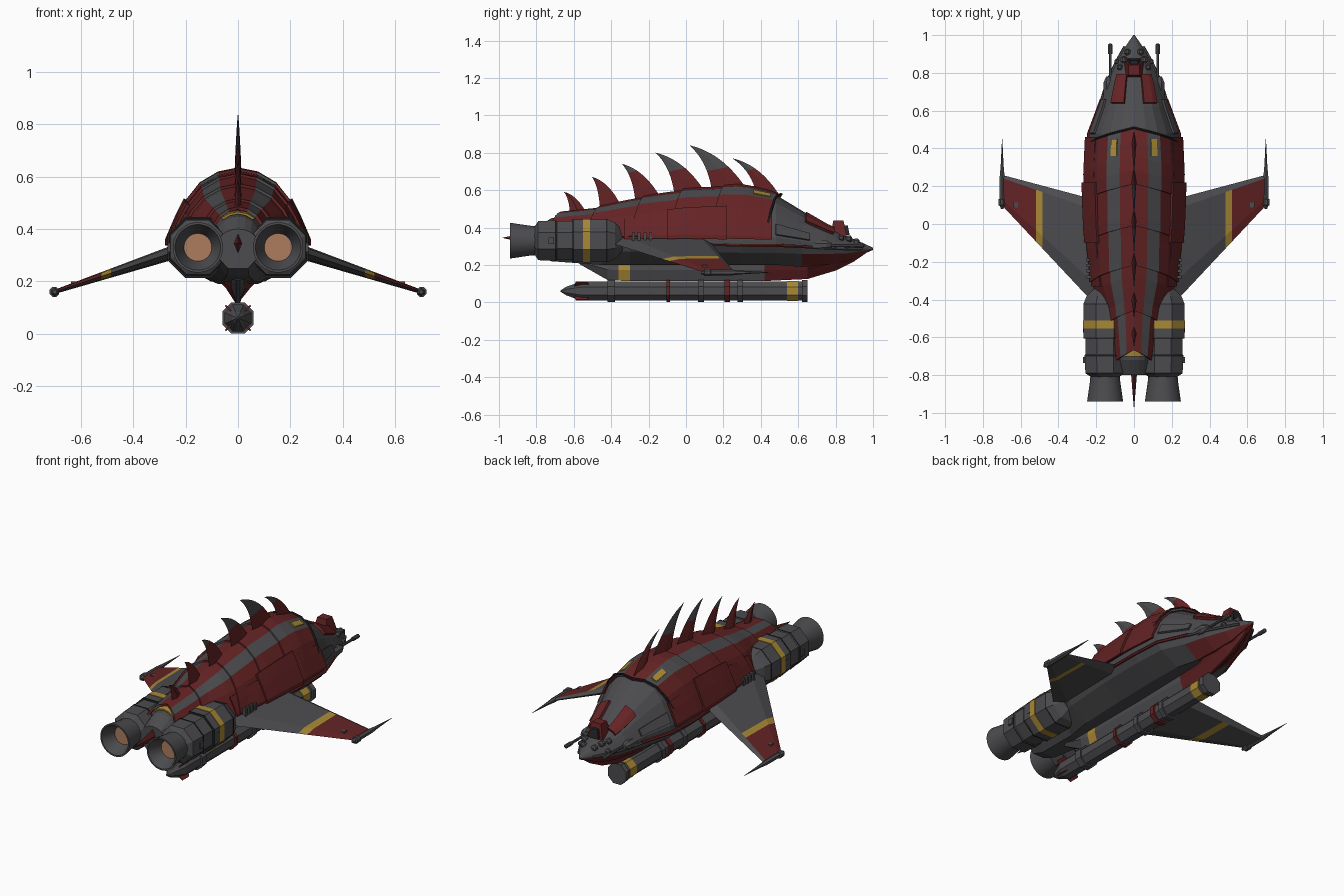
import bpy, bmesh, math
from mathutils import Vector

old = bpy.data.objects.get("Cube")
if old:
    bpy.data.objects.remove(old)

# ---------- materials ----------
COLOURS = {"hull_grey": (.072, .072, .078), "dark_red": (.13, .017, .018),
           "hazard_gold": (.40, .25, .035), "seam_black": (.018, .018, .02),
           "engine_glow": (.42, .20, .11)}
MATS = []
for label, c in COLOURS.items():
    m = bpy.data.materials.new(label)
    m.use_nodes = True
    m.diffuse_color = (*c, 1)
    m.node_tree.nodes["Principled BSDF"].inputs["Base Color"].default_value = (*c, 1)
    MATS.append(m)
GREY, RED, GOLD, BLACK, GLOW = range(5)


# ---------- helpers ----------
def loft(name, rings, mat=GREY, closed=True, caps=True, mirror=False, smooth=None):
    """Skin a list of rings; mat is a colour or a rule of (ring, side)."""
    bm = bmesh.new()
    rows = [[bm.verts.new(p) for p in r] for r in rings]
    n = len(rows[0])
    for j in range(len(rows) - 1):
        for i in range(n if closed else n - 1):
            k = (i + 1) % n
            f = bm.faces.new((rows[j][i], rows[j][k], rows[j + 1][k], rows[j + 1][i]))
            f.material_index = mat(j, i) if callable(mat) else mat
    if closed and caps:
        for r, j in ((rows[0], 0), (rows[-1], len(rows) - 2)):
            f = bm.faces.new(r)
            f.material_index = mat(j, 0) if callable(mat) else mat
    bmesh.ops.recalc_face_normals(bm, faces=bm.faces)
    me = bpy.data.meshes.new(name)
    bm.to_mesh(me)
    bm.free()
    for m in MATS:
        me.materials.append(m)
    ob = bpy.data.objects.new(name, me)
    bpy.context.collection.objects.link(ob)
    if mirror:
        ob.modifiers.new("mirror", "MIRROR")
    if smooth:
        bpy.ops.object.select_all(action="DESELECT")
        ob.select_set(True)
        bpy.context.view_layer.objects.active = ob
        bpy.ops.object.shade_smooth_by_angle(angle=math.radians(smooth))
    return ob


def tube(name, x, z, profile, n=8, mat=GREY, flat=1, **kw):
    """Turned part along y from (y, radius) pairs."""
    turn = math.pi / n if n != 4 else 0
    rings = [[(x + flat * r * math.cos(turn + i * math.tau / n), y,
               z + r * math.sin(turn + i * math.tau / n)) for i in range(n)]
             for y, r in profile]
    return loft(name, rings, mat, mirror=x > 0, **kw)


def box(name, centre, size, mat=GREY, taper=1):
    x, y, z = centre
    a, b, c = (s / 2 for s in size)
    rings = [[(x + sx * a * t, y + sy * b * t, z + h)
              for sx, sy in ((-1, -1), (1, -1), (1, 1), (-1, 1))]
             for h, t in ((-c, 1), (c, taper))]
    return loft(name, rings, mat, mirror=x > 0)


def pipe(name, pts, r, mat, mirror=False):
    pts = [Vector(p) for p in pts]
    rings = []
    for i, p in enumerate(pts):
        d = (pts[min(i + 1, len(pts) - 1)] - pts[max(i - 1, 0)]).normalized()
        u = d.cross(Vector((0, .3, 1))).normalized()
        v = d.cross(u)
        rings.append([p + r * (u * math.cos(a) + v * math.sin(a))
                      for a in (k * math.tau / 6 for k in range(6))])
    return loft(name, rings, mat, mirror=mirror)


# ---------- hull shape: y, half width, top, waist, bottom ----------
STATIONS = [(-.80, .09, .40, .32, .25), (-.72, .10, .45, .32, .22), (-.45, .15, .49, .32, .20),
            (-.30, .21, .53, .31, .20), (0, .235, .585, .31, .20), (.30, .245, .61, .30, .20),
            (.48, .235, .575, .30, .20), (.62, .18, .49, .295, .19), (.75, .14, .41, .29, .20),
            (.86, .09, .355, .285, .22), (.94, .045, .32, .285, .255), (1, .004, .292, .286, .28)]
SECTION = [(0, -1), (.42, -1), (.9, -.35), (1, 0), (1, .17), (.87, .42),
           (.74, .64), (.54, .84), (.28, .96), (0, 1)]


def mix(a, b, t):
    return [p + (q - p) * t for p, q in zip(a, b)]


def hull_point(y, t, grow=0):
    """Point on the hull; t runs from keel (0) to spine (9), negative on the right."""
    side, t = (-1 if t < 0 else 1), abs(t)
    k = 0
    while k < len(STATIONS) - 2 and y > STATIONS[k + 1][0]:
        k += 1
    a, b = STATIONS[k], STATIONS[k + 1]
    _, w, top, waist, bottom = mix(a, b, (y - a[0]) / (b[0] - a[0]))
    i = min(int(t), 8)
    px, pz = mix(SECTION[i], SECTION[i + 1], t - i)
    h = pz * ((top - waist) if pz > 0 else (waist - bottom))
    return (side * px * (w + grow), y, waist + h + grow * max(pz, 0))


def shell(name, y0, y1, ts, g0, g1, mat, chevron=0, steps=4, thick=.012, **kw):
    """Plate following the hull, swept back away from the spine."""
    rings = []
    for s in range(steps + 1):
        y, g = y0 + (y1 - y0) * s / steps, g0 + (g1 - g0) * s / steps
        rings.append([hull_point(y - chevron * (9 - abs(t)), t, g) for t in ts])
    ob = loft(name, rings, mat, closed=False, **kw)
    sol = ob.modifiers.new("thickness", "SOLIDIFY")
    sol.thickness, sol.offset = thick, 0
    return ob


AROUND = list(range(10)) + [-t for t in range(8, 0, -1)]
loft("hull", [[hull_point(s[0], t) for t in AROUND] for s in STATIONS],
     lambda j, i: RED if j >= 7 and i in (0, 1, 16, 17) else GREY)

# ---------- overlapping back plates with dark seams ----------
SEAMS = [.51, .22, 0, -.21, -.45, -.66]
for k in range(5):
    low = 4 if k < 4 else 6
    ts = list(range(low, 10)) + [-t for t in range(8, low - 1, -1)]
    shell(f"back_plate_{k + 1}", SEAMS[k], SEAMS[k + 1] - .008, ts, .012, .022,
          lambda j, i, ts=ts: GREY if {abs(ts[i]), abs(ts[i + 1])} == {7, 8} else RED, chevron=.018)
for k, y in enumerate(SEAMS):
    pipe(f"plate_seam_{k + 1}", [hull_point(y - .018 * (9 - abs(t)), t, .021)
                                 for t in (5, 6, 7, 8, 9, -8, -7, -6, -5)], .006, BLACK)

# side armour, rub strips and painted marks
shell("side_armour", -.33, .46, (3.7, 4, 5, 5.6), .022, .018, RED, mirror=True)
shell("side_armour_step", -.10, .22, (3.6, 4, 5, 6), .03, .03, RED, mirror=True)
pipe("rub_strip", [hull_point(y, 3.1, .004) for y in (-.3, 0, .3, .48, .66)], .009, RED, True)
pipe("nose_rail", [hull_point(y, 3, .003) for y in (.66, .75, .86, .94)], .008, GREY, True)
shell("shoulder_mark", .36, .45, (7.3, 7.75), .024, .021, GOLD, thick=.008, mirror=True)
shell("tail_mark", -.70, -.665, (7, 8, 9, -8, -7), .008, .008, GOLD, thick=.009)
shell("brow_panel", .64, .79, (6.4, 7, 8), .008, .010, RED, thick=.016, mirror=True)
shell("cheek_panel", .48, .66, (4.2, 5), .006, .006, GREY, mirror=True)

# ---------- spines: back base, front base, base z, tip y, tip z, red share ----------
SPINES = [(-.62, -.53, .50, -.65, .59, 1), (-.46, -.34, .53, -.50, .67, .9),
          (-.27, -.12, .56, -.34, .74, .7), (-.06, .12, .59, -.16, .80, .5),
          (.14, .34, .61, .02, .84, .4), (.38, .51, .585, .25, .77, .6)]


def bezier(a, b, c, t):
    return mix(mix(a, b, t), mix(b, c, t), t)


for k, (back, front, z, ty, tz, share) in enumerate(SPINES):
    h, rings = tz - z, []
    for s in range(11):
        t = s / 10
        lead = bezier((front, z - .03), (front + .4 * (ty - front), z + .8 * h), (ty, tz), t)
        trail = bezier((back, z - .03), (back + .15 * (ty - back), z + .6 * h), (ty - .002, tz), t)
        my, mz = mix(lead, trail, .5)
        w = .014 * (1 - t) + .0005
        rings.append([(0, *lead), (w, my, mz), (0, *trail), (-w, my, mz)])
    loft(f"spine_{k + 1}", rings, lambda j, i, s=share: RED if j < s * 10 else GREY)

# ---------- wings ----------
rings = []
for x in (.18, .485, .52, .69):
    t = (x - .25) / .45
    front, back, z, h = .14 + .12 * t, -.38 + .48 * t, .31 - .15 * t, .028 - .02 * t
    c = front - back
    rings.append([(x, front, z), (x, front - .1 * c, z + h), (x, back + .2 * c, z + h * .8),
                  (x, back, z), (x, back + .2 * c, z - h * .8), (x, front - .1 * c, z - h)])
loft("wing", rings, lambda j, i: GOLD if j == 1 and i in (1, 2, 3, 4)
     else RED if j == 2 and i in (1, 2) else GREY, mirror=True)
tube("wing_tip_spike", .698, .16, [(.08, .008), (.10, .016), (.25, .015), (.31, .009), (.45, .001)], 6)
tube("wing_tip_knob", .70, .16, [(.095, .008), (.10, .02), (.13, .02), (.135, .008)], 8)
box("wing_bolt", (.625, .10, .193), (.025, .025, .012), GREY)
for y in (-.28, -.25, -.22, -.19):
    box("side_vent", (.222, y, .35), (.06, .016, .045), GREY)

# ---------- engines ----------
EX, EZ = .153, .33
tube("engine_body", EX, EZ, [(-.34, .06), (-.38, .105), (-.42, .123), (-.60, .123), (-.605, .113),
                             (-.69, .113), (-.695, .117), (-.79, .113), (-.81, .08)])
tube("engine_band", EX, EZ, [(-.512, .126), (-.552, .126)], mat=GOLD)
for y in (-.42, -.60, -.695):
    tube("engine_seam", EX, EZ, [(y, .1245), (y - .007, .1245)] if y > -.65
         else [(y, .119), (y - .006, .119)], mat=BLACK)
tube("engine_nozzle", EX, EZ, [(-.79, .078), (-.83, .080), (-.94, .096), (-.94, .087), (-.86, .052)],
     28, smooth=40)
tube("engine_glow_disc", EX, EZ, [(-.861, .053), (-.864, .053)], 28, GLOW)
for y in (-.56, -.72):
    box("engine_clamp", (.262, y, .33), (.014, .03, .035))
tube("tail_spike", 0, .345, [(-.77, .04), (-.81, .036), (-.98, .001)], 4, RED, flat=.4)

# ---------- keel: y, top half width, top z, bottom z ----------
KEEL = [(-.57, .012, .23, .205), (-.42, .016, .23, .12), (-.36, .016, .23, .116),
        (-.30, .016, .23, .114), (.42, .03, .23, .114), (.65, .09, .22, .125),
        (.80, .09, .25, .17), (.90, .06, .27, .22), (.98, .01, .286, .275)]
rings = []
for y, w, top, low in KEEL:
    mid, m = (top + low) / 2, max(.026, w * .5) if y < .95 else .008
    rings.append([(w, y, top), (m, y, mid), (.007, y, low), (-.007, y, low), (-m, y, mid), (-w, y, top)])
loft("keel", rings, lambda j, i: GOLD if j == 2 else RED if j >= 4 else GREY)

# ---------- slung pod ----------
PZ = .0605
tube("pod_body", 0, PZ, [(-.67, .004), (-.64, .025), (-.56, .055), (.645, .055), (.645, .042), (.62, .036)])
tube("pod_gold_band", 0, PZ, [(.54, .0585), (.60, .0585)], mat=GOLD)
for y, w, c in ((-.40, .04, GREY), (-.095, .02, RED), (.08, .03, GREY), (.22, .03, RED),
                (.29, .03, GREY), (.635, .03, GREY)):
    tube("pod_ring", 0, PZ, [(y - w / 2, .0645), (y + w / 2, .0645)], mat=c)
for k in range(4):
    a = math.pi / 4 + k * math.pi / 2
    d, n = Vector((math.cos(a), 0, math.sin(a))), Vector((-math.sin(a), 0, math.cos(a))) * .003
    o = Vector((0, 0, PZ))
    fin = [o + d * r + Vector((0, y, 0)) for r, y in ((.02, -.60), (.068, -.59), (.068, -.53), (.02, -.50))]
    loft(f"pod_fin_{k + 1}", [[p - n for p in fin], [p + n for p in fin]], RED)

# ---------- nose: canopy, sensors, guns ----------
box("canopy", (0, .815, .395), (.10, .09, .085), RED, taper=.6)
box("canopy_visor", (0, .85, .385), (.07, .05, .05), BLACK, taper=.6)
for x, y, z, r in ((.055, .87, .34, .018), (.075, .83, .345, .016), (.035, .91, .325, .017), (.09, .86, .30, .014)):
    tube("sensor", x, z, [(y - r, r * .5), (y - r * .5, r), (y + r * .6, r), (y + r, r * .4)], 8)
tube("gun_housing", .135, .305, [(.58, .012), (.63, .03), (.75, .028), (.78, .014)], 8)
tube("gun_barrel", .126, .305, [(.75, .008), (.90, .008), (.90, .012), (.95, .012), (.955, .006)], 8)
